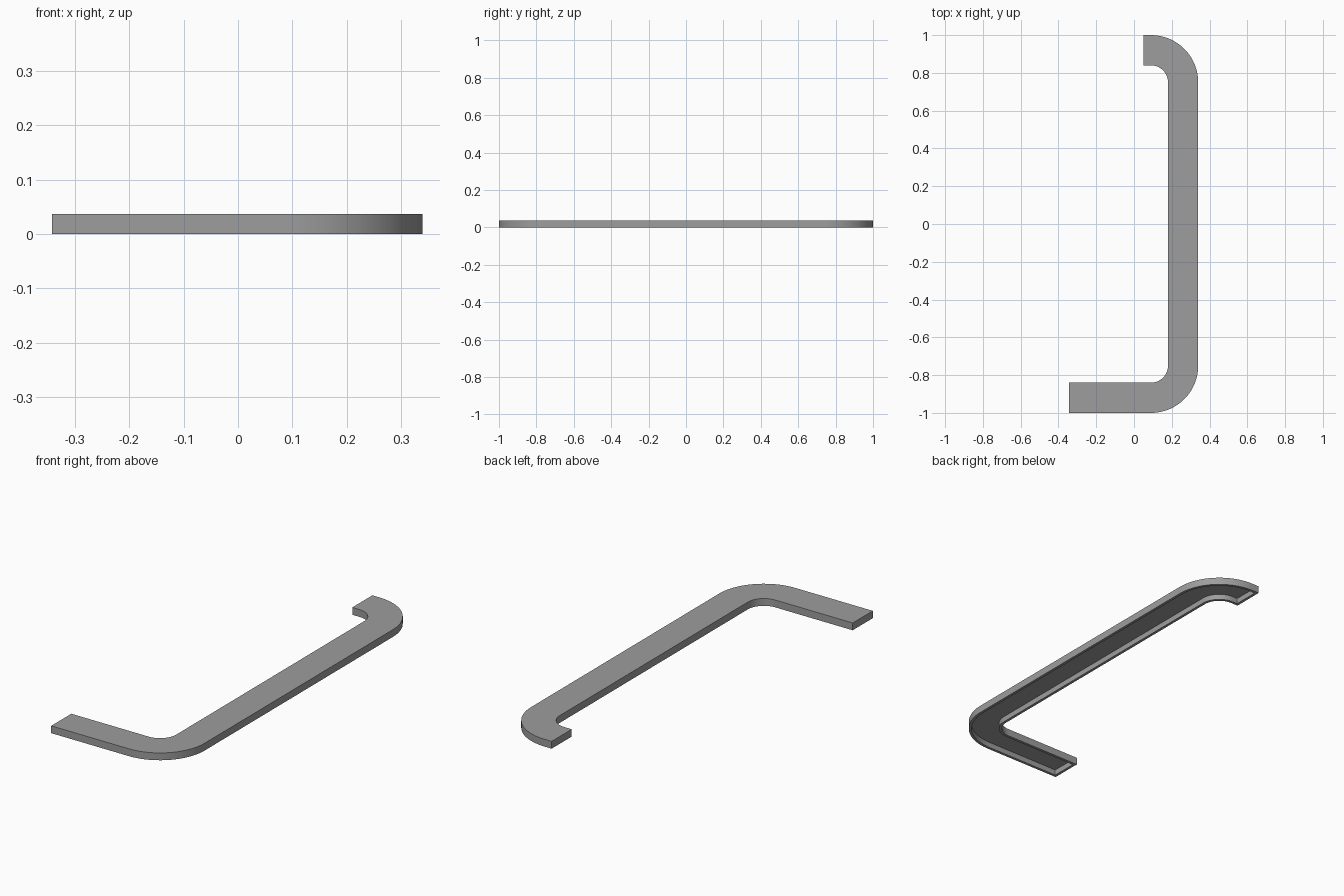
import bpy, bmesh, math

cube = bpy.data.objects.get("Cube")
if cube:
    bpy.data.objects.remove(cube)

HEIGHT, WALL, CEILING = 0.037, 0.014, 0.009
BACK_END, FRONT_END = 0.05, -0.343
CX, CY = 0.09, 0.75            # bend centre, mirrored front to back
R_OUT, R_IN = 0.25, 0.09
STEPS = 20

grey = bpy.data.materials.new("satin_grey")
grey.use_nodes = True
colour = (0.34, 0.34, 0.34, 1)
grey.diffuse_color = colour
grey.node_tree.nodes["Principled BSDF"].inputs["Base Color"].default_value = colour


def edge_line(radius, inset):
    """One long edge of the bent strip, from the back end to the front end."""
    pts = [(BACK_END + inset, CY + radius)]
    quarter = [math.pi / 2 * i / STEPS for i in range(STEPS + 1)]
    pts += [(CX + radius * math.sin(a), CY + radius * math.cos(a)) for a in quarter]
    pts += [(CX + radius * math.cos(a), -CY - radius * math.sin(a)) for a in quarter]
    pts.append((FRONT_END + inset, -CY - radius))
    return pts


def add_ring(bm, inset, z):
    """Closed outline of the strip, shrunk by inset."""
    outer = edge_line(R_OUT - inset, inset)
    inner = edge_line(R_IN + inset, inset)
    return [bm.verts.new((x, y, z)) for x, y in outer + inner[::-1]]


def bridge(bm, a, b):
    n = len(a)
    for i in range(n):
        j = (i + 1) % n
        bm.faces.new((a[i], a[j], b[j], b[i]))


def cap(bm, ring):
    """Fill a ring with quads running across the strip."""
    n = len(ring)
    for i in range(n // 2 - 1):
        bm.faces.new((ring[i], ring[i + 1], ring[n - 2 - i], ring[n - 1 - i]))


# Bent strip, hollow underneath with a rim all round
bm = bmesh.new()
top = add_ring(bm, 0, HEIGHT)
foot = add_ring(bm, 0, 0)
rim = add_ring(bm, WALL, 0)
ceiling = add_ring(bm, WALL, HEIGHT - CEILING)
cap(bm, top)
bridge(bm, top, foot)
bridge(bm, foot, rim)
bridge(bm, rim, ceiling)
cap(bm, ceiling)
bmesh.ops.recalc_face_normals(bm, faces=bm.faces)

mesh = bpy.data.meshes.new("bent_channel_strip")
bm.to_mesh(mesh)
bm.free()
mesh.materials.append(grey)
strip = bpy.data.objects.new("bent_channel_strip", mesh)
bpy.context.collection.objects.link(strip)

bpy.ops.object.select_all(action='DESELECT')
strip.select_set(True)
bpy.context.view_layer.objects.active = strip
bpy.ops.object.shade_smooth_by_angle(angle=math.radians(30))
